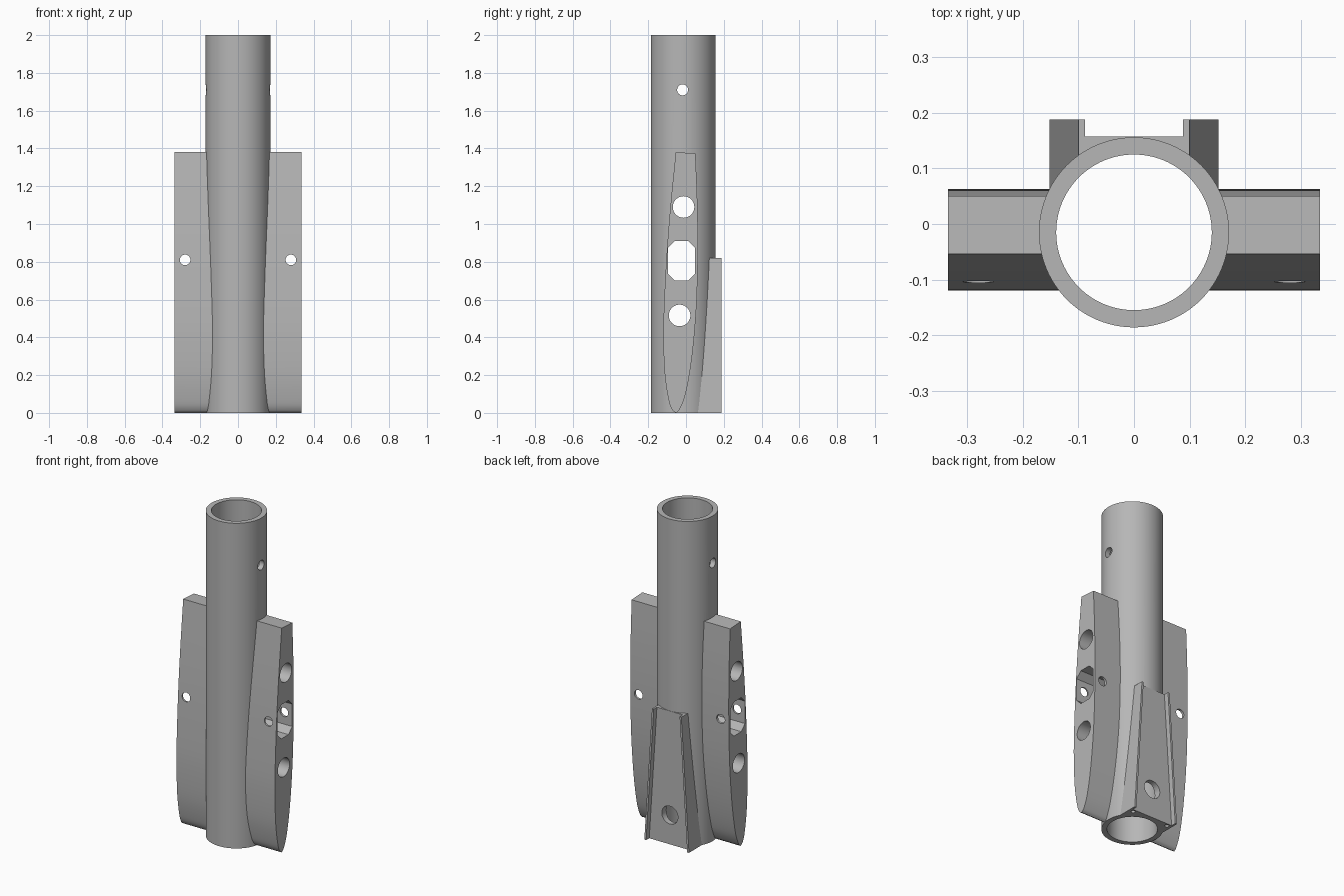
import bpy, bmesh, math
from mathutils import Vector, Matrix

if "Cube" in bpy.data.objects:
    bpy.data.objects.remove(bpy.data.objects["Cube"])

AXIS_Y = -0.015          # tube centre line
R_OUT, R_IN = 0.171, 0.14

grey = bpy.data.materials.new("grey_plastic")
grey.diffuse_color = (0.47, 0.47, 0.47, 1)
grey.use_nodes = True
grey.node_tree.nodes["Principled BSDF"].inputs["Base Color"].default_value = grey.diffuse_color


def loft(name, a, b):
    """Closed solid between two matching point loops."""
    bm = bmesh.new()
    va = [bm.verts.new(p) for p in a]
    vb = [bm.verts.new(p) for p in b]
    n = len(a)
    bm.faces.new(va)
    bm.faces.new(vb)
    for i in range(n):
        j = (i + 1) % n
        bm.faces.new((va[i], va[j], vb[j], vb[i]))
    bmesh.ops.recalc_face_normals(bm, faces=bm.faces)
    me = bpy.data.meshes.new(name)
    bm.to_mesh(me)
    bm.free()
    me.materials.append(grey)
    ob = bpy.data.objects.new(name, me)
    bpy.context.collection.objects.link(ob)
    return ob


def rod(name, centre, r, length, axis, n=48):
    """Cylinder centred on a point, along axis X, Y or Z."""
    turn = {"X": Matrix.Rotation(math.pi / 2, 3, 'Y'),
            "Y": Matrix.Rotation(math.pi / 2, 3, 'X'),
            "Z": Matrix.Identity(3)}[axis]
    ends = []
    for h in (-length / 2, length / 2):
        ends.append([Vector(centre) + turn @ Vector((
            r * math.cos(2 * math.pi * i / n), r * math.sin(2 * math.pi * i / n), h))
            for i in range(n)])
    return loft(name, *ends)


def cut(ob, cutters):
    for c in cutters:
        m = ob.modifiers.new("cut", 'BOOLEAN')
        m.operation, m.solver, m.object = 'DIFFERENCE', 'EXACT', c
    bpy.context.view_layer.update()
    dg = bpy.context.evaluated_depsgraph_get()
    me = bpy.data.meshes.new_from_object(ob.evaluated_get(dg))
    ob.modifiers.clear()
    ob.data = me


def smooth_curve(pts, steps=6):
    """Catmull-Rom curve through the points."""
    p = [Vector(q) for q in pts]
    p = [2 * p[0] - p[1]] + p + [2 * p[-1] - p[-2]]
    out = []
    for i in range(1, len(p) - 2):
        a, b, c, d = p[i - 1:i + 3]
        for s in range(steps):
            t = s / steps
            out.append(0.5 * (2 * b + (c - a) * t + (2 * a - 5 * b + 4 * c - d) * t * t
                              + (3 * b - a - 3 * c + d) * t ** 3))
    out.append(p[-2])
    return out


# Hole cutters
bore = rod("bore_cutter", (0, AXIS_Y, 1), R_IN, 2.2, "Z", 96)
core = rod("core_cutter", (0, AXIS_Y, 1), R_OUT - 0.004, 2.2, "Z", 96)
upper_hole = rod("upper_hole_cutter", (0, -0.013, 1.09), 0.057, 1, "X")
lower_hole = rod("lower_hole_cutter", (0, -0.034, 0.516), 0.057, 1, "X")
pin_hole = rod("pin_hole_cutter", (0, -0.018, 1.71), 0.029, 1, "X")
back_hole = rod("back_hole_cutter", (0, 0.2, 0.18), 0.055, 0.3, "Y")
bolt_holes = [rod("bolt_cutter", (s * 0.28, 0, 0.81), 0.028, 0.6, "Y", 32) for s in (-1, 1)]
screw_holes = [rod("screw_cutter", (s * 0.122, 0.138, 0), 0.012, 0.2, "Z", 24) for s in (-1, 1)]
y0, y1, z0, z1, k = -0.095, 0.048, 0.70, 0.91, 0.036
octagon = [(y0 + k, z0), (y1 - k, z0), (y1, z0 + k), (y1, z1 - k),
           (y1 - k, z1), (y0 + k, z1), (y0, z1 - k), (y0, z0 + k)]
window = loft("window_cutter", [(-0.5, y, z) for y, z in octagon],
              [(0.5, y, z) for y, z in octagon])
side_holes = [upper_hole, lower_hole, window]

# Main tube
tube = rod("tube", (0, AXIS_Y, 1), R_OUT, 2, "Z", 96)
cut(tube, [bore, pin_hole, back_hole] + side_holes)

# Side wings with a curved profile
front_edge = smooth_curve([(-0.054, 1.38), (-0.08, 1.12), (-0.101, 0.86), (-0.115, 0.60),
                           (-0.12, 0.40), (-0.112, 0.20), (-0.091, 0.065),
                           (-0.072, 0.015), (-0.052, 0)])
back_edge = smooth_curve([(-0.052, 0), (-0.033, 0.02), (-0.005, 0.09), (0.021, 0.22),
                          (0.042, 0.39), (0.057, 0.60), (0.063, 0.86),
                          (0.06, 1.12), (0.05, 1.374)])
outline = front_edge + back_edge[1:]
parts = [tube]
for s, side in ((-1, "left"), (1, "right")):
    wing = loft(side + "_wing", [(s * 0.08, p.x, p.y) for p in outline],
                [(s * 0.335, p.x, p.y) for p in outline])
    cut(wing, [core] + side_holes + bolt_holes)
    parts.append(wing)


# Tapered channel bracket on the back
def channel(w, z):
    i = w - 0.012
    return [(-w, 0, z), (w, 0, z), (w, 0.188, z), (i, 0.188, z),
            (i, 0.157, z), (-i, 0.157, z), (-i, 0.188, z), (-w, 0.188, z)]


bracket = loft("back_bracket", channel(0.152, 0), channel(0.10, 0.82))
cut(bracket, [core, back_hole] + screw_holes)
parts.append(bracket)

# Smooth shading with crisp edges
for ob in parts:
    ob.data.shade_smooth()
    ob.data.set_sharp_from_angle(angle=math.radians(30))

# Remove the cutters
for ob in list(bpy.data.objects):
    if ob not in parts:
        bpy.data.objects.remove(ob)
